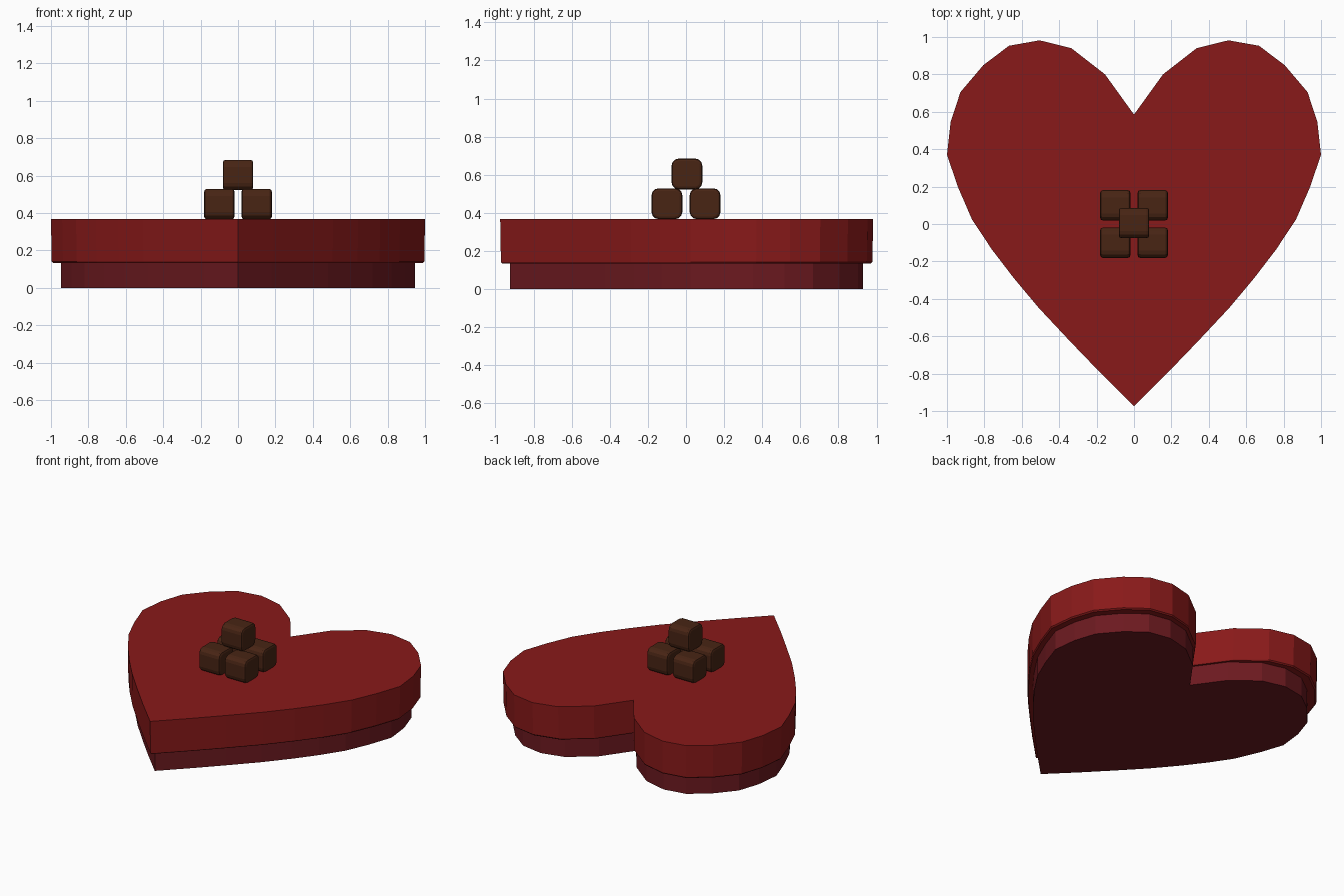
import bpy, bmesh

if "Cube" in bpy.data.objects:
    bpy.data.objects.remove(bpy.data.objects["Cube"])

# Right half of the heart outline, from the notch round to the tip
HALF = [(0, .585), (.155, .80), (.335, .94), (.505, .982), (.668, .953), (.805, .85),
        (.928, .705), (.98, .547), (1, .37), (.94, .195), (.866, .024), (.76, -.136),
        (.642, -.29), (.508, -.45), (.342, -.627), (.19, -.785), (0, -.975)]
HEART = HALF + [(-x, y) for x, y in HALF[-2:0:-1]]


def material(name, rgb):
    m = bpy.data.materials.new(name)
    m.diffuse_color = (*rgb, 1)
    m.use_nodes = True
    m.node_tree.nodes["Principled BSDF"].inputs["Base Color"].default_value = m.diffuse_color
    return m


def finish(name, bm, mat):
    bmesh.ops.recalc_face_normals(bm, faces=bm.faces[:])
    me = bpy.data.meshes.new(name)
    bm.to_mesh(me)
    bm.free()
    me.materials.append(mat)
    ob = bpy.data.objects.new(name, me)
    bpy.context.collection.objects.link(ob)
    return ob


def heart(name, levels, mat):
    """Closed heart prism through (scale, z) levels."""
    bm = bmesh.new()
    rings = [[bm.verts.new((x * s, y * s, z)) for x, y in HEART] for s, z in levels]
    n = len(HEART)
    for a, b in zip(rings, rings[1:]):
        for i in range(n):
            j = (i + 1) % n
            bm.faces.new((a[i], a[j], b[j], b[i]))
    bm.faces.new(rings[0][::-1])
    bm.faces.new(rings[-1])
    return finish(name, bm, mat)


def chocolate(name, loc, mat):
    """Block rounded strongly along x, with a finer bevel on its two ends."""
    bm = bmesh.new()
    bmesh.ops.create_cube(bm, size=.162)
    along_x = [e for e in bm.edges if abs(e.verts[0].co.x - e.verts[1].co.x) > .1]
    bmesh.ops.bevel(bm, geom=along_x, offset=.038, segments=3, profile=.5, affect='EDGES')
    ends = [e for e in bm.edges if abs(e.verts[0].co.x - e.verts[1].co.x) < 1e-5
            and any(abs(f.normal.x) > .9 for f in e.link_faces)]
    bmesh.ops.bevel(bm, geom=ends, offset=.014, segments=2, profile=.5, affect='EDGES')
    ob = finish(name, bm, mat)
    ob.location = loc


base_red = material("dark_red", (.15, .01, .014))
lid_red = material("red", (.25, .01, .01))
brown = material("chocolate_brown", (.065, .018, .007))

# Box: inset base and overhanging lid
heart("box_base", [(.947, 0), (.947, .14)], base_red)
heart("box_lid", [(.988, .134), (.996, .142), (1, .367)], lid_red)

# Chocolates: four on the lid, one stacked on top
for i, (x, y) in enumerate([(-.1, -.1), (.1, -.1), (-.1, .1), (.1, .1)]):
    chocolate(f"chocolate_{i + 1}", (x, y, .448), brown)
chocolate("chocolate_top", (0, .005, .604), brown)
